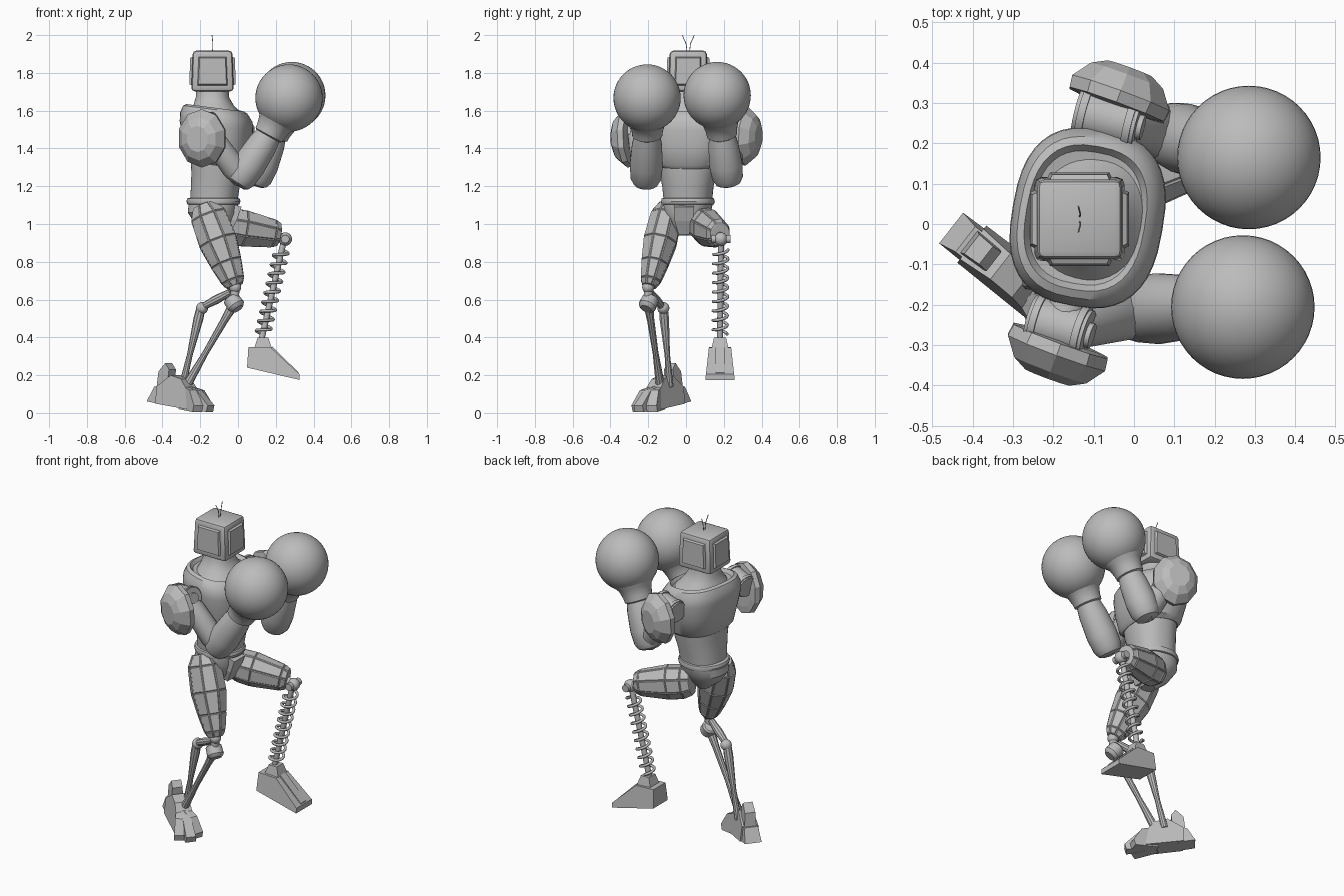
import bpy, bmesh, math
from mathutils import Vector, Matrix

old = bpy.data.objects.get("Cube")
if old:
    bpy.data.objects.remove(old, do_unlink=True)

grey = bpy.data.materials.new("plain grey")
grey.use_nodes = True
grey.diffuse_color = (0.5, 0.5, 0.5, 1)
grey.node_tree.nodes["Principled BSDF"].inputs["Base Color"].default_value = (0.5, 0.5, 0.5, 1)


def finish(name, bm, smooth=True):
    bmesh.ops.recalc_face_normals(bm, faces=bm.faces)
    mesh = bpy.data.meshes.new(name)
    bm.to_mesh(mesh)
    bm.free()
    mesh.materials.append(grey)
    ob = bpy.data.objects.new(name, mesh)
    bpy.context.collection.objects.link(ob)
    if smooth:
        bpy.ops.object.select_all(action='DESELECT')
        ob.select_set(True)
        bpy.context.view_layer.objects.active = ob
        bpy.ops.object.shade_smooth_by_angle(angle=math.radians(35))
    return ob


def skin(bm, rings):
    """Join rings of points into a closed skin."""
    vs = [[bm.verts.new(p) for p in r] for r in rings]
    n = len(vs[0])
    sides = [bm.faces.new((lo[i], lo[(i + 1) % n], hi[(i + 1) % n], hi[i]))
             for lo, hi in zip(vs, vs[1:]) for i in range(n)]
    bm.faces.new(vs[0][::-1])
    bm.faces.new(vs[-1])
    return sides


def limb(name, a, b, profile, n=20, wide=1.0, deep=1.0, panels=0, smooth=True):
    """Turned shape from a to b; the profile lists (fraction, radius)."""
    a, b = Vector(a), Vector(b)
    w = (b - a).normalized()
    ref = Vector((0, 1, 0)) if abs(w.y) < 0.8 else Vector((1, 0, 0))
    s = (ref - w * ref.dot(w)).normalized()
    v = w.cross(s)
    turn = [math.tau * (i + 0.5) / n for i in range(n)]
    bm = bmesh.new()
    sides = skin(bm, [[a.lerp(b, t) + r * (s * wide * math.cos(k) + v * deep * math.sin(k))
                       for k in turn] for t, r in profile])
    if panels:
        bmesh.ops.recalc_face_normals(bm, faces=bm.faces)
        bmesh.ops.inset_individual(bm, faces=sides, thickness=panels, depth=panels * 0.7)
    return finish(name, bm, smooth)


def rod(name, a, b, r, n=16):
    return limb(name, a, b, [(0, r), (1, r)], n)


def trunk(name, rings, yaw=-10, lean=0.0, power=2.6, n=40):
    """Horizontal rounded sections (z, x, y, half depth, half width)."""
    rot = Matrix.Rotation(math.radians(yaw), 3, 'Z')
    bm = bmesh.new()
    out = []
    for z, cx, cy, rx, ry in rings:
        ring = []
        for i in range(n):
            c, s = math.cos(math.tau * i / n), math.sin(math.tau * i / n)
            p = rot @ Vector((math.copysign(abs(c) ** (2 / power), c) * rx,
                              math.copysign(abs(s) ** (2 / power), s) * ry, 0))
            ring.append(p + Vector((cx, cy, z - lean * p.x)))
        out.append(ring)
    skin(bm, out)
    return finish(name, bm)


def prism(name, outline, half, origin=(0, 0, 0), yaw=0, top=1.0):
    """Side outline (forward, up) given a width, narrowing to the top."""
    m = Matrix.Translation(origin) @ Matrix.Rotation(math.radians(yaw), 4, 'Z')
    zs = [z for _, z in outline]
    k = lambda z: half * (1 + (top - 1) * (z - min(zs)) / (max(zs) - min(zs)))
    bm = bmesh.new()
    skin(bm, [[m @ Vector((x, side * k(z), z)) for x, z in outline] for side in (-1, 1)])
    return finish(name, bm, False)


def ball(name, centre, r, seg=24):
    bm = bmesh.new()
    bmesh.ops.create_uvsphere(bm, u_segments=seg, v_segments=seg // 2, radius=r,
                              matrix=Matrix.Translation(centre))
    return finish(name, bm)


def wire(name, points, r):
    cu = bpy.data.curves.new(name, 'CURVE')
    cu.dimensions = '3D'
    cu.bevel_depth, cu.bevel_resolution, cu.use_fill_caps = r, 2, True
    sp = cu.splines.new('POLY')
    sp.points.add(len(points) - 1)
    for p, co in zip(sp.points, points):
        p.co = (*co, 1)
    cu.materials.append(grey)
    ob = bpy.data.objects.new(name, cu)
    bpy.context.collection.objects.link(ob)


# Head: bevelled box with raised side panels
bm = bmesh.new()
bmesh.ops.create_cube(bm, size=1, matrix=Matrix.Translation((-0.135, 0.012, 1.81)) @ Matrix.Diagonal((0.225, 0.21, 0.215, 1)))
for v in bm.verts:
    if v.co.z > 1.8:
        v.co.x = -0.132 + (v.co.x + 0.132) * 0.93
        v.co.y = 0.012 + (v.co.y - 0.012) * 0.93
walls = [f for f in bm.faces if abs(f.normal.z) < 0.5]
bmesh.ops.bevel(bm, geom=bm.edges[:], offset=0.018, segments=2, affect='EDGES', profile=0.5)
walls = [f for f in bm.faces if f.calc_area() > 0.02 and abs(f.normal.z) < 0.5]
bmesh.ops.inset_individual(bm, faces=walls, thickness=0.02, depth=0.0)
bmesh.ops.inset_individual(bm, faces=walls, thickness=0.008, depth=0.012)
finish("head", bm)
for side in (-1, 1):
    wire("antenna", [(-0.135, 0.012 + side * 0.006, 1.91), (-0.133, 0.012 + side * 0.012, 1.955),
                     (-0.138, 0.012 + side * 0.032, 2.0)], 0.002)

# Trunk: chest shell with collar rim, belly, waist ring, pelvis
trunk("neck", [(1.58, -0.12, 0.01, 0.14, 0.16), (1.63, -0.13, 0.01, 0.105, 0.115),
               (1.67, -0.135, 0.012, 0.088, 0.09), (1.71, -0.135, 0.012, 0.085, 0.085)], power=2.2)
trunk("chest", [(1.31, -0.11, 0.01, 0.138, 0.155), (1.33, -0.11, 0.01, 0.155, 0.18),
                (1.43, -0.11, 0.015, 0.178, 0.205), (1.52, -0.115, 0.015, 0.188, 0.222),
                (1.565, -0.115, 0.015, 0.186, 0.22), (1.605, -0.12, 0.015, 0.165, 0.2),
                (1.615, -0.12, 0.015, 0.148, 0.18), (1.595, -0.12, 0.015, 0.135, 0.165),
                (1.59, -0.12, 0.015, 0.1, 0.13)], lean=0.13)
trunk("belly", [(1.1, -0.13, 0.01, 0.122, 0.125), (1.2, -0.12, 0.01, 0.128, 0.135),
                (1.27, -0.11, 0.01, 0.135, 0.15), (1.36, -0.11, 0.01, 0.14, 0.16)], power=2.3)
trunk("waist_ring", [(1.1, -0.13, 0.01, 0.12, 0.125), (1.105, -0.13, 0.01, 0.138, 0.138),
                     (1.12, -0.13, 0.01, 0.143, 0.142), (1.135, -0.13, 0.01, 0.138, 0.138),
                     (1.14, -0.13, 0.01, 0.12, 0.125)], power=2.1)
trunk("pelvis", [(0.94, -0.11, -0.01, 0.04, 0.035), (1.0, -0.125, 0, 0.1, 0.085),
                 (1.06, -0.135, 0.005, 0.13, 0.125), (1.105, -0.13, 0.01, 0.13, 0.13)], power=2.3)
limb("groin_plate", (-0.012, -0.01, 1.1), (-0.06, -0.012, 0.95),
     [(0, 0.075), (0.5, 0.07), (1, 0.04)], 4, 1, 0.6, smooth=False)


# Arms: shoulder drum, pad, upper arm, forearm and round glove
def arm(side, drum0, drum1, pad0, pad1, elbow, wrist, glove):
    rod(side + "_shoulder_drum", drum0, drum1, 0.062, 24)
    d0, d1 = Vector(drum0), Vector(drum1)
    for t in (0.12, 0.88):
        rod(side + "_drum_band", d0.lerp(d1, t - 0.06), d0.lerp(d1, t + 0.06), 0.068, 24)
    rod(side + "_drum_cap", d1, d1.lerp(d0, -0.08), 0.032)
    limb(side + "_shoulder_pad", pad0, pad1,
         [(0, 0.11), (0.05, 0.15), (0.35, 0.155), (0.8, 0.115), (1, 0.07)], 10, 0.87, 1, smooth=False)
    mid = d0.lerp(d1, 0.55)
    rod(side + "_shoulder_link", mid, Vector(pad0).lerp(Vector(pad1), 0.3), 0.045)
    rod(side + "_shoulder_axle", mid, mid.lerp(Vector((-0.12, 0.01, 1.5)), 0.5), 0.05)
    limb(side + "_upper_arm", mid, elbow, [(0, 0.055), (0.25, 0.062), (0.8, 0.068), (1.05, 0.05)], 12)
    limb(side + "_forearm", elbow, wrist,
         [(-0.16, 0.045), (-0.12, 0.066), (0, 0.082), (0.3, 0.088), (0.75, 0.08), (1, 0.068)], 24)
    limb(side + "_glove_cuff", wrist, glove,
         [(-0.05, 0.07), (-0.02, 0.08), (0.1, 0.083), (0.3, 0.095), (0.6, 0.15)], 32)
    ball(side + "_glove", glove, 0.178, 48)


arm("right", (-0.255, -0.235, 1.5), (-0.115, -0.275, 1.53), (-0.18, -0.285, 1.455), (-0.215, -0.38, 1.45),
    (0.015, -0.212, 1.245), (0.165, -0.205, 1.475), (0.27, -0.206, 1.667))
arm("left", (-0.14, 0.28, 1.51), (0.01, 0.242, 1.53), (-0.045, 0.29, 1.465), (-0.01, 0.385, 1.46),
    (0.1, 0.22, 1.245), (0.19, 0.19, 1.475), (0.285, 0.165, 1.68))

# Thighs: faceted shells with raised panels
limb("right_thigh", (-0.18, -0.09, 1.1), (-0.015, -0.195, 0.67),
     [(0, 0.06), (0.14, 0.098), (0.45, 0.106), (0.72, 0.085), (0.93, 0.062), (1, 0.04)],
     8, 0.85, 1, 0.006, False)
limb("left_thigh", (-0.1, 0.08, 1.0), (0.215, 0.18, 0.945),
     [(0, 0.075), (0.15, 0.096), (0.4, 0.1), (0.9, 0.076), (1, 0.06)], 8, 0.85, 1, 0.006, False)

# Right shin: knee joint, offset link and two thin struts
ball("right_knee_ball", (-0.015, -0.2, 0.665), 0.032)
rod("right_knee_post", (-0.015, -0.2, 0.67), (-0.02, -0.2, 0.57), 0.024)
limb("right_knee_drum", (-0.04, -0.185, 0.61), (0.0, -0.212, 0.55),
     [(0, 0.035), (0.1, 0.045), (0.75, 0.048), (0.9, 0.04), (1, 0.03)])
limb("right_knee_link", (-0.04, -0.19, 0.64), (-0.19, -0.125, 0.56), [(0, 0.018), (0.5, 0.024), (1, 0.018)], 10)
ball("right_rear_joint", (-0.19, -0.12, 0.555), 0.032)
limb("right_rear_strut", (-0.195, -0.12, 0.56), (-0.295, -0.085, 0.14),
     [(0, 0.024), (0.15, 0.026), (0.6, 0.015), (1, 0.02)], 10)
limb("right_front_strut", (-0.02, -0.2, 0.58), (-0.275, -0.135, 0.14),
     [(0, 0.028), (0.2, 0.02), (0.6, 0.016), (1, 0.025)], 10)

# Right foot: body, heel block, spur and three toes along a turned axis
root = (-0.3, -0.13, 0)
prism("right_foot_body", [(-0.13, 0.05), (0.08, 0.02), (0.1, 0.09), (0.03, 0.18), (-0.04, 0.2), (-0.13, 0.14)],
      0.062, root, -38, 0.65)
prism("right_heel", [(-0.195, 0.062), (-0.1, 0.045), (-0.1, 0.14), (-0.15, 0.14)], 0.05, root, -38, 0.8)
prism("right_heel_spur", [(-0.14, 0.13), (-0.07, 0.13), (-0.06, 0.23), (-0.085, 0.265), (-0.13, 0.22)],
      0.035, root, -38, 0.8)
for i in (-1, 0, 1):
    prism("right_toe", [(0.02, 0.02), (0.19 - 0.03 * abs(i), 0.005), (0.2 - 0.03 * abs(i), 0.04), (0.12, 0.12), (0.03, 0.15)],
          0.03, root, -38 + i * 20, 0.75)

# Left shin: knee ball, inner rod and coil spring
top, foot = Vector((0.24, 0.185, 0.9)), Vector((0.125, 0.18, 0.39))
ball("left_knee_ball", (0.25, 0.185, 0.92), 0.036)
rod("left_knee_axle", (0.25, 0.135, 0.92), (0.25, 0.235, 0.92), 0.022)
rod("left_knee_stub", (0.19, 0.175, 0.94), (0.25, 0.185, 0.92), 0.025)
rod("left_shin_rod", top, foot, 0.016)
axis = (foot - top).normalized()
s = Vector((0, 1, 0))
v = axis.cross(s)
turns, steps = 9, 16
coil = []
for i in range(turns * steps + 1):
    k = math.tau * i / steps
    coil.append(top.lerp(foot, 0.07 + 0.88 * i / (turns * steps)) + 0.038 * (s * math.cos(k) + v * math.sin(k)))
wire("left_shin_spring", coil, 0.008)

# Left foot: ankle block, wedge and toe ridge
at = (0, 0.18, 0)
prism("left_ankle", [(0.085, 0.34), (0.18, 0.34), (0.16, 0.4), (0.105, 0.4)], 0.045, at, 0, 0.7)
prism("left_foot", [(0.048, 0.24), (0.325, 0.175), (0.325, 0.205), (0.175, 0.345), (0.055, 0.35)],
      0.078, at, 0, 0.75)
prism("left_foot_ridge", [(0.17, 0.3), (0.315, 0.19), (0.32, 0.215), (0.18, 0.352)], 0.025, at)
